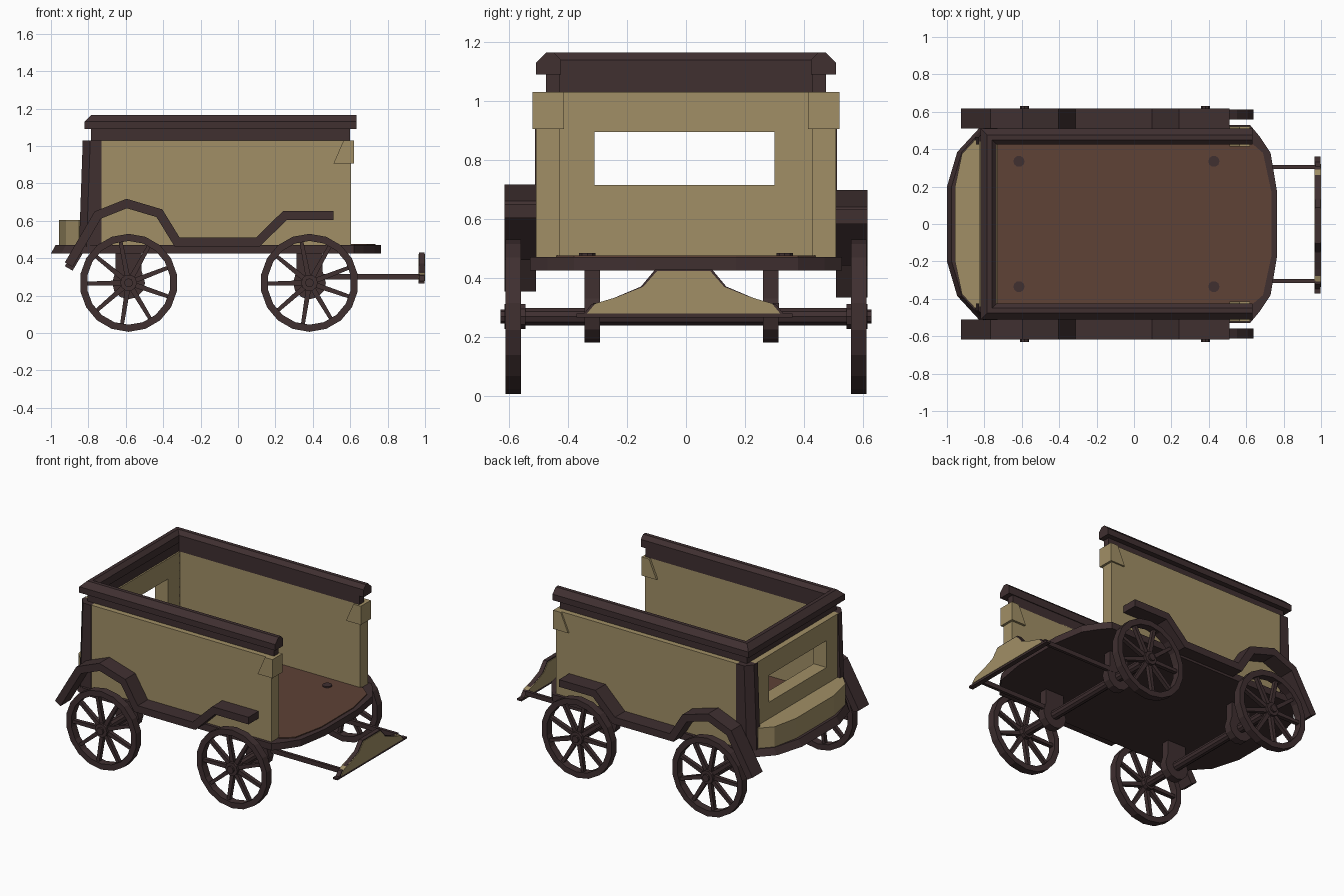
import bpy, bmesh, math
from mathutils import Vector, Matrix

if "Cube" in bpy.data.objects:
    bpy.data.objects.remove(bpy.data.objects["Cube"])


def material(name, rgb):
    m = bpy.data.materials.new(name)
    m.diffuse_color = (*rgb, 1)
    m.use_nodes = True
    m.node_tree.nodes["Principled BSDF"].inputs["Base Color"].default_value = m.diffuse_color
    return m


DARK = material("dark_wood", (0.050, 0.029, 0.030))
TAN = material("tan_panel", (0.355, 0.275, 0.133))
BROWN = material("brown_floor", (0.112, 0.054, 0.037))


def finish(name, bm, mat):
    bmesh.ops.recalc_face_normals(bm, faces=bm.faces)
    me = bpy.data.meshes.new(name)
    bm.to_mesh(me)
    bm.free()
    me.materials.append(mat)
    ob = bpy.data.objects.new(name, me)
    bpy.context.collection.objects.link(ob)
    return ob


def loft(bm, rings, closed=False):
    """Skin a list of equal-length rings; cap the ends unless closed."""
    vs = [[bm.verts.new(p) for p in r] for r in rings]
    n = len(vs[0])
    for i in range(len(vs) if closed else len(vs) - 1):
        a, b = vs[i], vs[(i + 1) % len(vs)]
        for j in range(n):
            k = (j + 1) % n
            bm.faces.new((a[j], a[k], b[k], b[j]))
    if not closed:
        bm.faces.new(vs[0])
        bm.faces.new(vs[-1])


AXES = {"x": lambda u, v, w: (w, u, v), "y": lambda u, v, w: (u, w, v), "z": lambda u, v, w: (u, v, w)}


def prism(name, pts, axis, lo, hi, mat):
    bm = bmesh.new()
    f = AXES[axis]
    loft(bm, [[f(u, v, w) for u, v in pts] for w in (lo, hi)])
    return finish(name, bm, mat)


def add_box(bm, x0, x1, y0, y1, z0, z1):
    loft(bm, [[(x0, y0, z), (x1, y0, z), (x1, y1, z), (x0, y1, z)] for z in (z0, z1)])


def box(name, dims, mat):
    bm = bmesh.new()
    add_box(bm, *dims)
    return finish(name, bm, mat)


def add_rod(bm, x, z, r, y0, y1, n=12):
    loft(bm, [[(x + r * math.cos(2 * math.pi * i / n), y, z + r * math.sin(2 * math.pi * i / n))
               for i in range(n)] for y in (y0, y1)])


def both(half):
    """Mirror a half outline (given at y > 0) across y = 0."""
    return half + [(x, -y) for x, y in reversed(half)]


# base plate with curved ends, rear edge sloping inward at the top
base = both([(-1.0, 0.2), (-0.945, 0.385), (-0.83, 0.51), (-0.78, 0.53), (0.62, 0.53),
             (0.67, 0.47), (0.73, 0.38), (0.765, 0.17)])
bm = bmesh.new()
loft(bm, [[(x + (0.025 if z > 0.45 and x < -0.8 else 0), y, z) for x, y in base] for z in (0.425, 0.47)])
finish("base_plate", bm, DARK)
prism("floor", both([(-0.74, 0.44), (0.62, 0.44), (0.69, 0.38), (0.735, 0.17)]), "z", 0.465, 0.476, BROWN)

# rear ledge following the curved end of the base
prism("rear_ledge", both([(-0.957, 0.2), (-0.92, 0.375), (-0.85, 0.45), (-0.8, 0.45)]), "z", 0.465, 0.605, TAN)

# back wall with window opening
bm = bmesh.new()
for y0, y1, z0, z1 in ((-0.44, 0.44, 0.46, 0.715), (-0.44, 0.44, 0.895, 1.03),
                       (-0.44, -0.31, 0.715, 0.895), (0.30, 0.44, 0.715, 0.895)):
    add_box(bm, -0.825, -0.73, y0, y1, z0, z1)
finish("back_wall", bm, TAN)

for s, side in ((-1, "front"), (1, "back")):
    # side walls, corner posts and bevelled corner brackets
    y0, y1 = sorted((s * 0.43, s * 0.51))
    box(side + "_side_wall", (-0.735, 0.605, y0, y1, 0.46, 1.03), TAN)
    bm = bmesh.new()
    post = [(-0.73, 0.513), (-0.79, 0.513), (-0.83, 0.465), (-0.83, 0.425), (-0.73, 0.425)]
    loft(bm, [[(x - (d if x < -0.75 else 0), s * y, z) for x, y in post] for z, d in ((0.46, 0.02), (1.03, 0))])
    finish(side + "_corner_post", bm, DARK)
    y0, y1 = sorted((s * 0.415, s * 0.521))
    prism(side + "_corner_bracket", [(0.51, 0.905), (0.565, 1.03), (0.62, 1.03), (0.62, 0.905)],
          "y", y0, y1, TAN)

    # mudguard: thick bent strip
    path = [Vector(p) for p in ((-0.905, 0.365), (-0.75, 0.63), (-0.595, 0.692), (-0.42, 0.64),
                                (-0.325, 0.485), (0.105, 0.485), (0.25, 0.627), (0.51, 0.627))]
    dz = -0.02 if s > 0 else 0
    bm = bmesh.new()
    rings = []
    for i, p in enumerate(path):
        d0 = (p - path[max(i - 1, 0)]).normalized()
        d1 = (path[min(i + 1, len(path) - 1)] - p).normalized()
        t = (d0 + d1).normalized()
        c = t.dot(d1 if d1.length > 0 else d0)
        nrm = Vector((-t.y, t.x)) * 0.024 / c
        a, b = p + nrm, p - nrm
        rings.append([(a.x, s * 0.51, a.y + dz), (a.x, s * 0.617, a.y + dz),
                      (b.x, s * 0.617, b.y + dz), (b.x, s * 0.51, b.y + dz)])
    loft(bm, rings)
    finish(side + "_mudguard", bm, DARK)

    # pulling shaft
    box(side + "_shaft", (0.38, 0.97, s * 0.305 - 0.01, s * 0.305 + 0.01, 0.285, 0.315), DARK)


# stepped top rail, swept in a U around three sides
def rail(name, section, front):
    bm = bmesh.new()
    corners = ((1, -1), (0, -1), (0, 1), (1, 1))
    loft(bm, [[(front if e else -0.82 + d, s * (0.51 - d), z) for d, z in section] for e, s in corners])
    finish(name, bm, DARK)


rail("lower_rail", [(0.035, 1.025), (0.035, 1.095), (0.08, 1.095), (0.08, 1.025)], 0.6)
rail("upper_rail", [(0, 1.09), (0, 1.13), (0.035, 1.165), (0.06, 1.165), (0.085, 1.14), (0.085, 1.09)], 0.633)

# axles, hangers, wheels
R, ZC, SIDES, SPOKES = 0.262, 0.268, 18, 9
for ax, end in ((-0.585, "rear"), (0.382, "front")):
    bm = bmesh.new()
    add_rod(bm, ax, ZC, 0.031, -0.6, 0.6, 10)
    finish(end + "_axle", bm, DARK)
    for s, side in ((-1, "front_side"), (1, "back_side")):
        # hanger with rounded lower end
        arc = [(ax + 0.088 * math.cos(math.radians(a)), ZC + 0.088 * math.sin(math.radians(a)))
               for a in range(-180, 1, 30)]
        yc = s * 0.303 - 0.015
        prism(f"{end}_{side}_hanger", arc + [(ax + 0.07, 0.33), (ax + 0.07, 0.43), (ax - 0.07, 0.43),
              (ax - 0.07, 0.33)], "y", yc - 0.026, yc + 0.026, DARK)
        # floor bolt
        bolt = [(ax - 0.03 if end == "rear" else ax + 0.045, s * 0.335)]
        prism(f"{end}_{side}_floor_bolt", [(bolt[0][0] + 0.03 * math.cos(k * math.pi / 5),
              bolt[0][1] + 0.03 * math.sin(k * math.pi / 5)) for k in range(10)], "z", 0.47, 0.484, DARK)
        # wheel: rim, hub and tapered spokes
        bm = bmesh.new()
        rings = []
        for i in range(SIDES):
            a = 2 * math.pi * (i + 0.5) / SIDES
            rings.append([(ax + r * math.cos(a), s * y, ZC + r * math.sin(a))
                          for r, y in ((R, 0.56), (R, 0.612), (R - 0.038, 0.612), (R - 0.038, 0.56))])
        loft(bm, rings, closed=True)
        add_rod(bm, ax, ZC, 0.045, s * 0.545, s * 0.617, 10)
        add_rod(bm, ax, ZC, 0.024, s * 0.6, s * 0.63, 8)
        for i in range(SPOKES):
            a = math.radians(101) + 2 * math.pi * i / SPOKES
            d, n = (math.cos(a), math.sin(a)), (-math.sin(a), math.cos(a))
            loft(bm, [[(ax + d[0] * r + n[0] * w * k, s * y, ZC + d[1] * r + n[1] * w * k)
                       for k, y in ((-1, 0.573), (1, 0.573), (1, 0.6), (-1, 0.6))]
                      for r, w in ((0.03, 0.014), (R - 0.025, 0.010))])
        finish(f"{end}_{side}_wheel", bm, DARK)

# shaped front board: dark edge with tan faces
curve = both([(0.27, 0.345), (0.308, 0.315), (0.332, 0.235), (0.37, 0.145), (0.43, 0.095)])
outline = [(y - 0.008, z) for z, y in curve]
prism("front_board_edge", outline, "x", 0.968, 0.996, DARK)
inner = [(-0.008 + (y + 0.008) * 0.95, 0.279 + (z - 0.27) * 0.9) for y, z in outline]
prism("front_board_panel", inner, "x", 0.964, 1.0, TAN)
box("front_board_foot", (0.966, 0.998, -0.372, 0.362, 0.265, 0.278), DARK)
